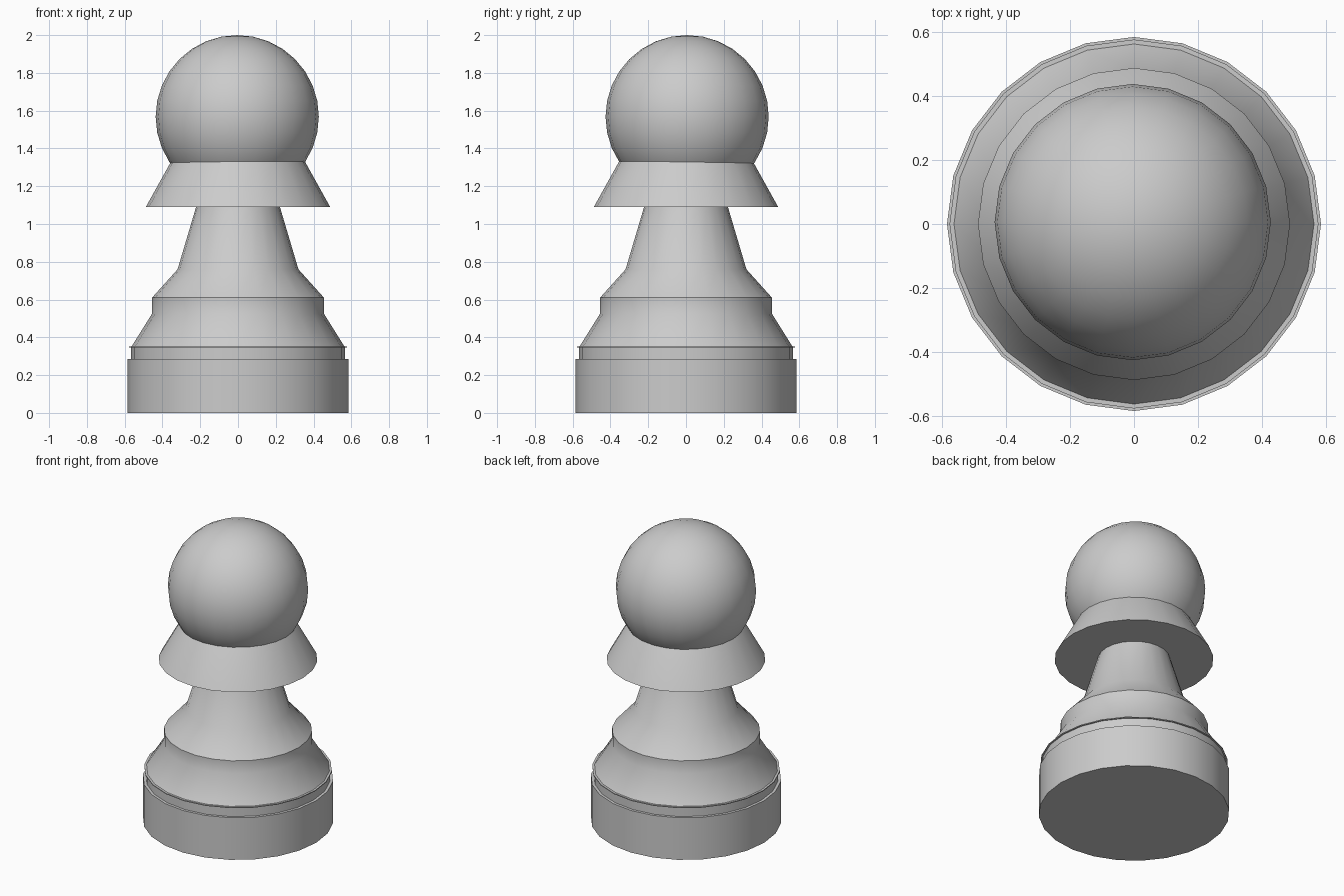
import bpy
import bmesh
from math import cos, sin, pi, radians

SIDES = 24

if "Cube" in bpy.data.objects:
    bpy.data.objects.remove(bpy.data.objects["Cube"], do_unlink=True)

grey = bpy.data.materials.new("plain_grey")
grey.use_nodes = True
colour = (0.6, 0.6, 0.6, 1)
grey.diffuse_color = colour
grey.node_tree.nodes["Principled BSDF"].inputs["Base Color"].default_value = colour


def finish(name, bm, angle):
    mesh = bpy.data.meshes.new(name)
    bmesh.ops.recalc_face_normals(bm, faces=bm.faces)
    bm.to_mesh(mesh)
    bm.free()
    mesh.materials.append(grey)
    obj = bpy.data.objects.new(name, mesh)
    bpy.context.collection.objects.link(obj)
    bpy.ops.object.select_all(action="DESELECT")
    obj.select_set(True)
    bpy.context.view_layer.objects.active = obj
    bpy.ops.object.shade_smooth_by_angle(angle=radians(angle))
    return obj


def turned(name, profile, angle=30):
    """Closed solid turned from (radius, height) pairs, bottom to top."""
    bm = bmesh.new()
    rings = [[bm.verts.new((r * cos(2 * pi * i / SIDES), r * sin(2 * pi * i / SIDES), z))
              for i in range(SIDES)] for r, z in profile]
    for low, high in zip(rings, rings[1:]):
        for i in range(SIDES):
            j = (i + 1) % SIDES
            bm.faces.new((low[i], low[j], high[j], high[i]))
    bm.faces.new(rings[0][::-1])
    bm.faces.new(rings[-1])
    return finish(name, bm, angle)


# Stepped foot with a thin lip, then the flared stem
turned("base_and_stem", [
    (0.585, 0), (0.585, 0.285), (0.567, 0.285), (0.567, 0.346),
    (0.577, 0.346), (0.577, 0.352), (0.563, 0.352), (0.455, 0.525),
    (0.455, 0.61), (0.32, 0.76), (0.222, 1.09), (0.2, 1.16)], 34)

# Sloping collar below the head
turned("collar", [(0.488, 1.09), (0.352, 1.335), (0.3, 1.4)])

# Round head
bm = bmesh.new()
bmesh.ops.create_uvsphere(bm, u_segments=SIDES, v_segments=16, radius=0.432)
head = finish("head", bm, 40)
head.location = (-0.004, 0.006, 1.568)
